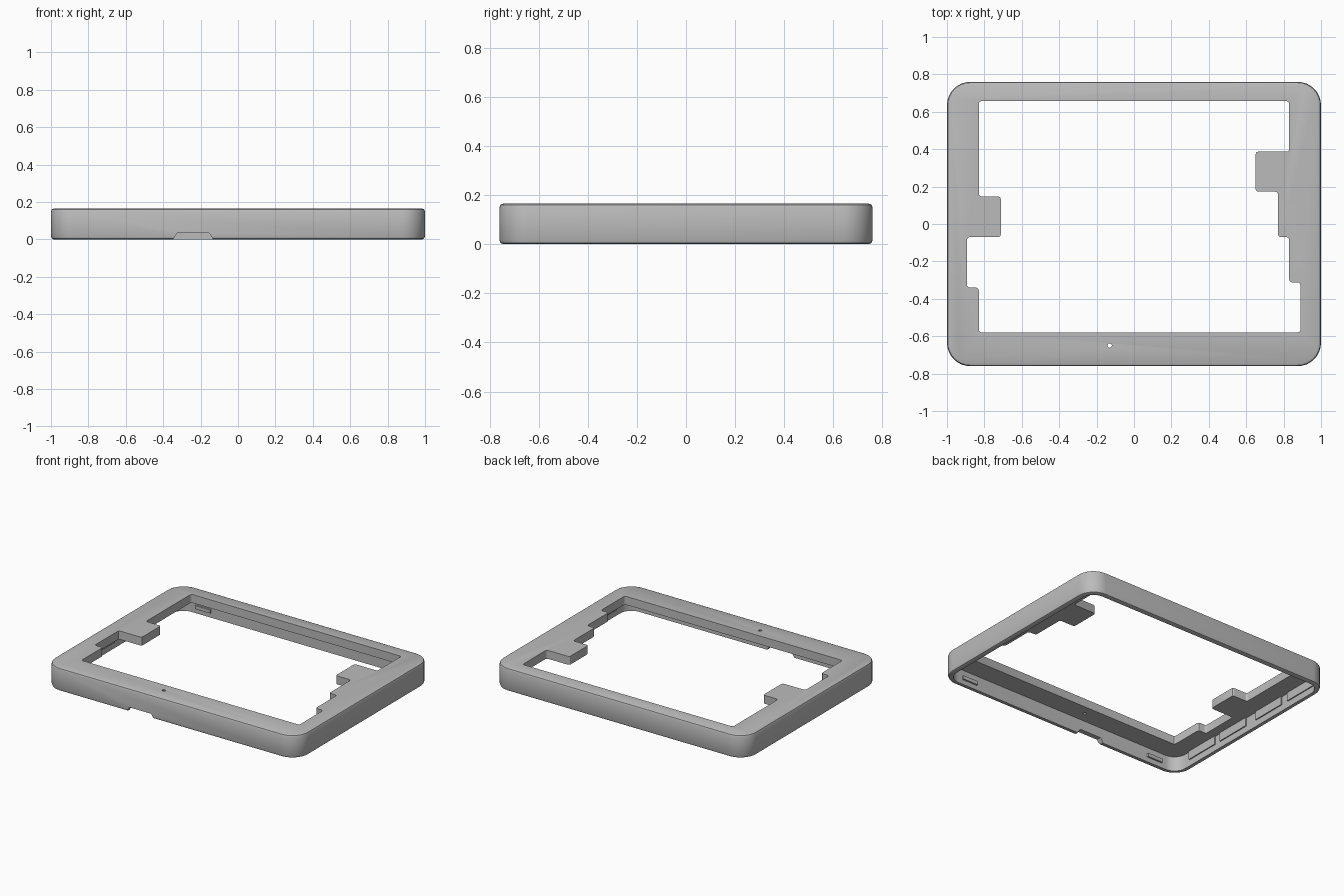
import bpy, bmesh, math

if "Cube" in bpy.data.objects:
    bpy.data.objects.remove(bpy.data.objects["Cube"])

HEIGHT, WALL, PLATE = 0.165, 0.035, 0.06

grey = bpy.data.materials.new("plain grey")
grey.use_nodes = True
colour = (0.5, 0.5, 0.5, 1)
grey.diffuse_color = colour
grey.node_tree.nodes["Principled BSDF"].inputs["Base Color"].default_value = colour


def prism(name, outline, low, high, radius=0, steps=6, rim=0, axis="z"):
    """Extrude an outline with rounded corners and optional rounded rims."""
    bm = bmesh.new()
    place = (lambda a, b: (a, b, low)) if axis == "z" else (lambda a, b: (a, low, b))
    bm.faces.new([bm.verts.new(place(a, b)) for a, b in outline])
    if radius:
        bmesh.ops.bevel(bm, geom=bm.verts[:], offset=radius, segments=steps,
                        profile=0.5, affect="VERTICES")
    made = bmesh.ops.extrude_face_region(bm, geom=bm.faces[:])
    shift = (0, 0, high - low) if axis == "z" else (0, high - low, 0)
    bmesh.ops.translate(bm, vec=shift,
                        verts=[v for v in made["geom"] if isinstance(v, bmesh.types.BMVert)])
    bmesh.ops.recalc_face_normals(bm, faces=bm.faces[:])
    if rim:
        edges = [e for e in bm.edges if abs(e.verts[0].co.z - e.verts[1].co.z) < 1e-5]
        bmesh.ops.bevel(bm, geom=edges, offset=rim, segments=2, profile=0.5, affect="EDGES")
    mesh = bpy.data.meshes.new(name)
    bm.to_mesh(mesh)
    bm.free()
    obj = bpy.data.objects.new(name, mesh)
    mesh.materials.append(grey)
    bpy.context.collection.objects.link(obj)
    return obj


def box(x0, x1, y0, y1):
    return [(x0, y0), (x1, y0), (x1, y1), (x0, y1)]


def cut(target, cutter):
    cutter.hide_render = True
    mod = target.modifiers.new("cut", "BOOLEAN")
    mod.operation, mod.solver, mod.object = "DIFFERENCE", "EXACT", cutter
    bpy.context.view_layer.objects.active = target
    bpy.ops.object.modifier_apply(modifier=mod.name)
    bpy.data.objects.remove(cutter)


# Outer shell, hollowed from below
frame = prism("bezel_frame", box(-1, 1, -0.76, 0.76), 0, HEIGHT, 0.125, 8, 0.016)
ix, iy = 1 - WALL, 0.76 - WALL
cut(frame, prism("cavity", box(-ix, ix, -iy, iy), -0.1, HEIGHT - PLATE, 0.09, 8))

# Stepped window, listed clockwise from the back right-hand corner
window = [(-0.83, 0.657), (0.83, 0.657), (0.83, 0.387), (0.65, 0.387), (0.65, 0.173),
          (0.77, 0.173), (0.77, -0.07), (0.83, -0.07), (0.83, -0.312), (0.89, -0.312),
          (0.89, -0.58), (-0.83, -0.58), (-0.83, -0.34), (-0.893, -0.34),
          (-0.893, -0.07), (-0.712, -0.07), (-0.712, 0.147), (-0.83, 0.147)]
cut(frame, prism("window", window, 0.05, 0.3, 0.015, 3))

# Pin hole in the front border
pin = [(-0.13 + 0.012 * math.cos(i * math.pi / 4), -0.65 + 0.012 * math.sin(i * math.pi / 4))
       for i in range(8)]
cut(frame, prism("pin_hole", pin, 0.05, 0.3))

# Finger notch under the front wall
notch = [(-0.345, -0.02), (-0.345, 0.005), (-0.325, 0.033),
         (-0.155, 0.033), (-0.135, 0.005), (-0.135, -0.02)]
cut(frame, prism("finger_notch", notch, -0.8, -0.7, axis="y"))

bpy.ops.object.select_all(action="DESELECT")
frame.select_set(True)
bpy.context.view_layer.objects.active = frame
bpy.ops.object.shade_smooth_by_angle(angle=math.radians(30))

# Retaining strips inside the short walls
for side, label in ((-1, "right"), (1, "left")):
    for i, y in enumerate((-0.46, -0.15, 0.21, 0.53)):
        x0, x1 = sorted((side * (ix + 0.005), side * (ix - 0.008)))
        prism(f"{label}_strip_{i + 1}", box(x0, x1, y - 0.13, y + 0.13), 0.045, 0.106)

# Small clips inside the long walls
for side, label in ((-1, "front"), (1, "back")):
    for x, end in ((-0.78, "right"), (0.78, "left")):
        y0, y1 = sorted((side * (iy + 0.005), side * (iy - 0.012)))
        prism(f"{label}_{end}_clip", box(x - 0.06, x + 0.06, y0, y1), 0.035, 0.06)
